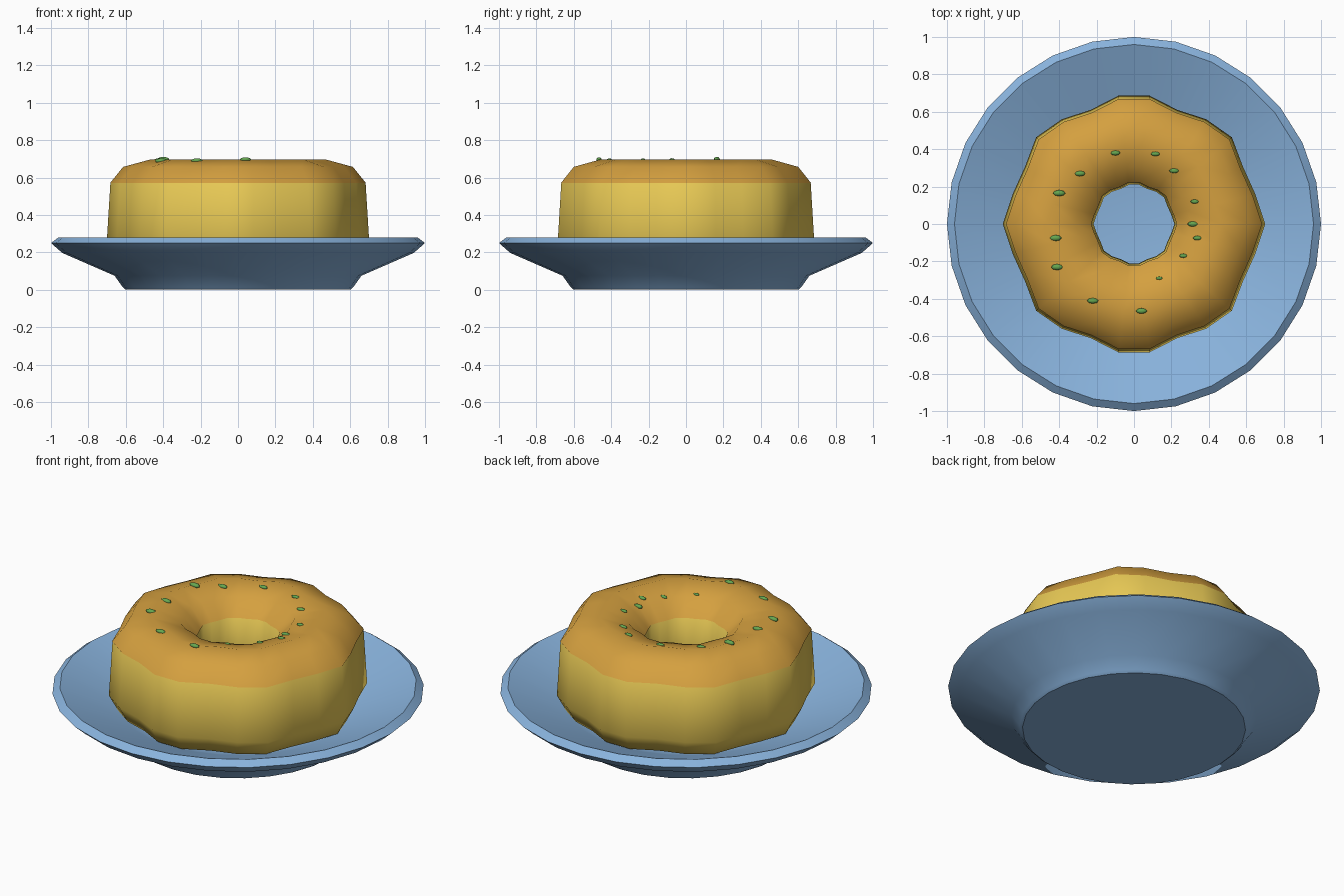
import bpy, bmesh, math

if "Cube" in bpy.data.objects:
    bpy.data.objects.remove(bpy.data.objects["Cube"])

def material(name, col):
    m = bpy.data.materials.new(name)
    m.diffuse_color = (*col, 1)
    m.use_nodes = True
    m.node_tree.nodes["Principled BSDF"].inputs["Base Color"].default_value = m.diffuse_color
    return m

BLUE = material("blue_glaze", (0.25, 0.45, 0.72))
YELLOW = material("yellow_cake", (0.80, 0.58, 0.09))
ORANGE = material("caramel", (0.66, 0.35, 0.05))
GREEN = material("green", (0.13, 0.38, 0.08))

def finish(bm, name, mat, angle):
    bmesh.ops.recalc_face_normals(bm, faces=bm.faces)
    me = bpy.data.meshes.new(name)
    bm.to_mesh(me)
    bm.free()
    ob = bpy.data.objects.new(name, me)
    bpy.context.collection.objects.link(ob)
    me.materials.append(mat)
    bpy.ops.object.select_all(action='DESELECT')
    ob.select_set(True)
    bpy.context.view_layer.objects.active = ob
    bpy.ops.object.shade_smooth_by_angle(angle=math.radians(angle))
    return ob

def lathe(name, profile, sides, mat, flute=0.0, closed=False, angle=35):
    """Spin (radius, z) points round z; flute adds eight soft lobes."""
    bm = bmesh.new()
    rings = []
    for r, z in profile:
        if r == 0:
            rings.append([bm.verts.new((0, 0, z))] * sides)
            continue
        ring = []
        for i in range(sides):
            a = 2 * math.pi * i / sides
            k = r * (1 + flute * math.cos(8 * a))
            ring.append(bm.verts.new((k * math.cos(a), k * math.sin(a), z)))
        rings.append(ring)
    pairs = list(zip(rings, rings[1:]))
    if closed:
        pairs.append((rings[-1], rings[0]))
    for lo, hi in pairs:
        for i in range(sides):
            j = (i + 1) % sides
            quad = dict.fromkeys((lo[i], lo[j], hi[j], hi[i]))
            bm.faces.new(list(quad))
    return finish(bm, name, mat, angle)

# Plate: foot, sloped underside, rim and inner dish
lathe("plate", [(0, 0), (0.60, 0), (0.615, 0.012), (0.66, 0.075), (0.94, 0.197),
                (1.0, 0.25), (0.96, 0.28), (0.64, 0.155), (0.55, 0.12), (0, 0.11)],
      28, BLUE)

# Fluted ring cake, its top tucked just under the icing
lathe("cake_body", [(0.63, 0.16), (0.677, 0.25), (0.658, 0.57), (0.60, 0.64), (0.45, 0.67),
                    (0.30, 0.64), (0.222, 0.57), (0.208, 0.25), (0.27, 0.16), (0.45, 0.125)],
      26, YELLOW, 0.037, True, 60)

# Caramel icing cap
ICING = [(0.66, 0.57), (0.592, 0.657), (0.45, 0.697), (0.30, 0.657), (0.22, 0.57)]
lathe("icing", ICING, 26, ORANGE, 0.037, False, 60)

# Green sprinkles: x, y, half length
SPRINKLES = [(-.10, .38, .027), (.115, .375, .025), (.215, .285, .027), (-.29, .27, .03),
             (-.40, .165, .033), (.325, .12, .023), (.315, 0, .029), (.34, -.075, .025),
             (-.42, -.075, .033), (.265, -.17, .023), (-.41, -.23, .033), (.135, -.29, .018),
             (-.22, -.41, .031), (.04, -.465, .03)]
for n, (x, y, s) in enumerate(SPRINKLES):
    r = math.hypot(x, y) / (1 + 0.037 * math.cos(8 * math.atan2(y, x)))
    z = 0.697 - 0.04 * abs(r - 0.45) / 0.15
    bm = bmesh.new()
    bmesh.ops.create_uvsphere(bm, u_segments=8, v_segments=6, radius=s)
    bmesh.ops.scale(bm, vec=(1, 0.5, 0.4), verts=bm.verts)
    bmesh.ops.translate(bm, vec=(x, y, z), verts=bm.verts)
    finish(bm, f"sprinkle_{n + 1}", GREEN, 60)
